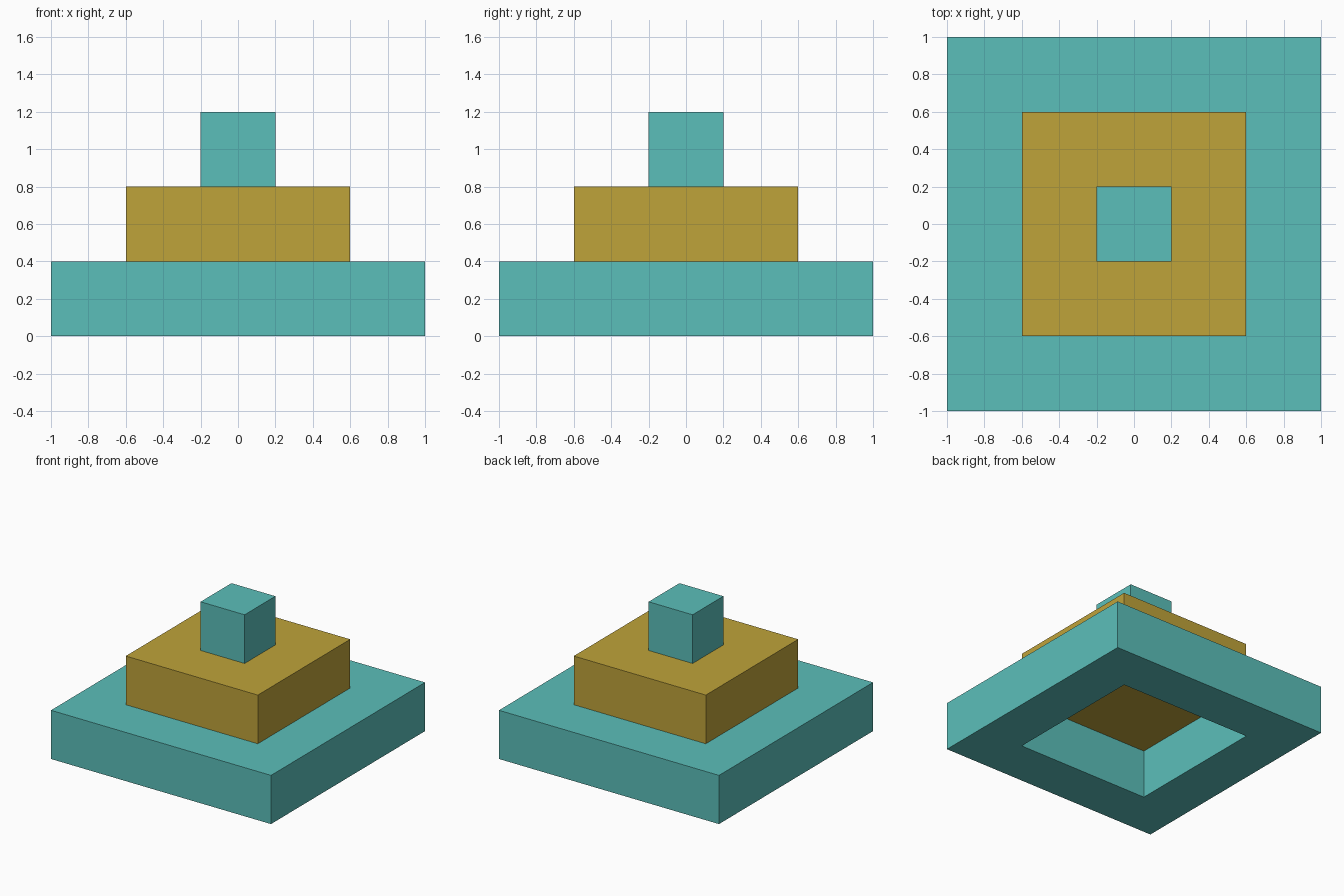
import bpy
import bmesh

default_cube = bpy.data.objects.get("Cube")
if default_cube:
    bpy.data.objects.remove(default_cube, do_unlink=True)


def make_material(name, color):
    mat = bpy.data.materials.new(name)
    mat.use_nodes = True
    mat.diffuse_color = color
    mat.node_tree.nodes["Principled BSDF"].inputs["Base Color"].default_value = color
    return mat


def add_object(name, bm, mat):
    bmesh.ops.recalc_face_normals(bm, faces=bm.faces)
    mesh = bpy.data.meshes.new(name)
    bm.to_mesh(mesh)
    bm.free()
    mesh.materials.append(mat)
    obj = bpy.data.objects.new(name, mesh)
    bpy.context.collection.objects.link(obj)
    return obj


def block(name, half, bottom, top, mat):
    """Solid square block."""
    bm = bmesh.new()
    bmesh.ops.create_cube(bm, size=1)
    for v in bm.verts:
        v.co.x *= 2 * half
        v.co.y *= 2 * half
        v.co.z = top if v.co.z > 0 else bottom
    return add_object(name, bm, mat)


def frame(name, outer, inner, bottom, top, mat):
    """Square frame, open through the middle."""
    bm = bmesh.new()
    corners = [(-1, -1), (1, -1), (1, 1), (-1, 1)]
    profile = [(outer, bottom), (outer, top), (inner, top), (inner, bottom)]
    loops = [[bm.verts.new((x * r, y * r, z)) for x, y in corners] for r, z in profile]
    for i in range(4):
        a, b = loops[i], loops[(i + 1) % 4]
        for j in range(4):
            k = (j + 1) % 4
            bm.faces.new((a[j], a[k], b[k], b[j]))
    return add_object(name, bm, mat)


teal = make_material("teal", (0.105, 0.521, 0.491, 1))
gold = make_material("gold", (0.521, 0.366, 0.042, 1))

# Hollow bottom tier, solid middle tier, and top cube
frame("base_frame", 1.0, 0.6, 0.0, 0.4, teal)
block("middle_tier", 0.6, 0.4, 0.8, gold)
block("top_cube", 0.2, 0.8, 1.2, teal)
